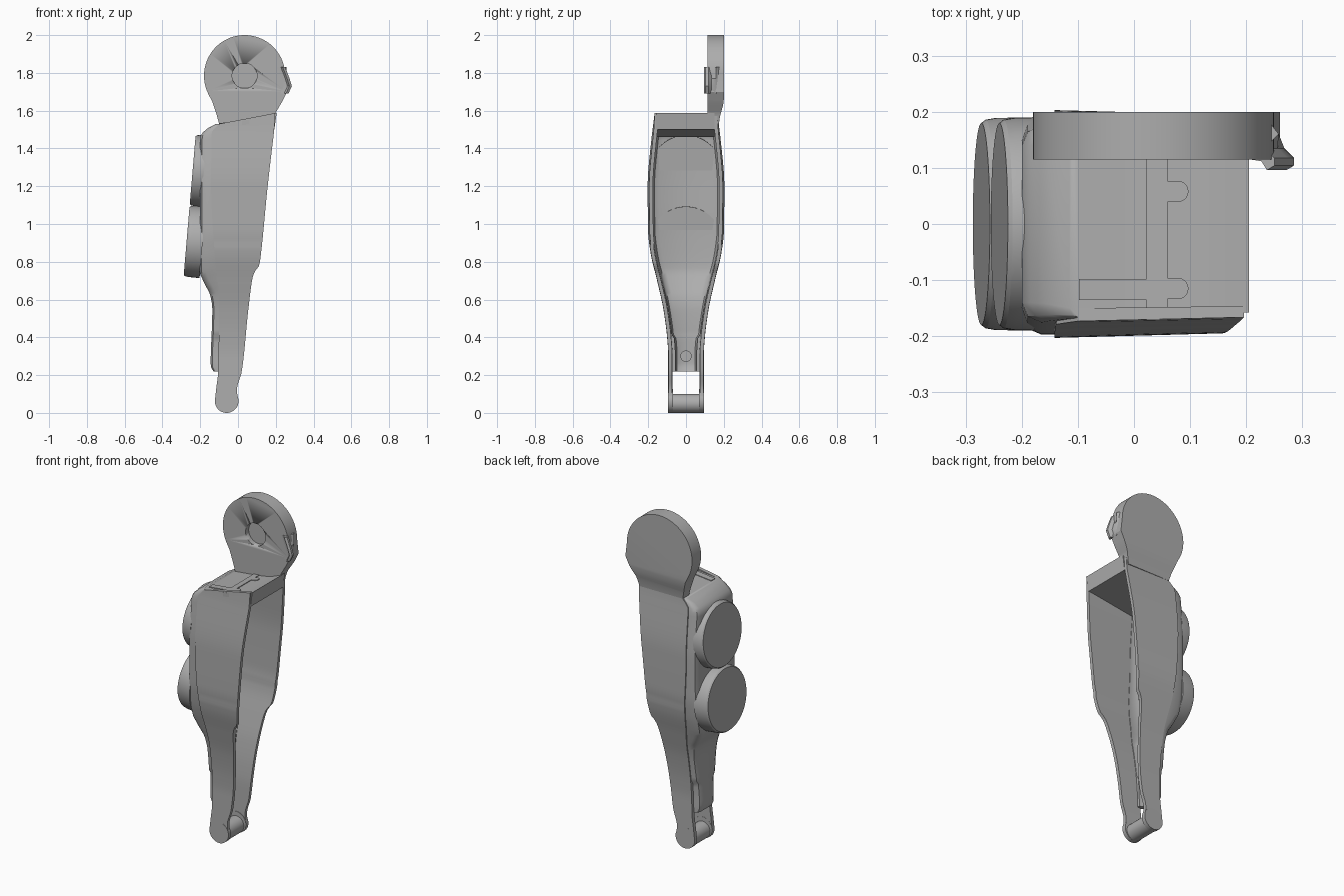
import bpy, bmesh, math
from mathutils import Vector

cube = bpy.data.objects.get("Cube")
if cube:
    bpy.data.objects.remove(cube)

grey = bpy.data.materials.new("plain_grey")
grey.use_nodes = True
GREY = (0.42, 0.42, 0.42, 1)
grey.diffuse_color = GREY
grey.node_tree.nodes["Principled BSDF"].inputs["Base Color"].default_value = GREY


def finish(name, bm, angle=30):
    bmesh.ops.recalc_face_normals(bm, faces=bm.faces)
    mesh = bpy.data.meshes.new(name)
    bm.to_mesh(mesh)
    bm.free()
    mesh.materials.append(grey)
    obj = bpy.data.objects.new(name, mesh)
    bpy.context.collection.objects.link(obj)
    bpy.ops.object.select_all(action="DESELECT")
    obj.select_set(True)
    bpy.context.view_layer.objects.active = obj
    bpy.ops.object.shade_smooth_by_angle(angle=math.radians(angle))
    return obj


def loft(name, loops, angle=30):
    """Skin closed loops of equal length and cap both ends."""
    bm = bmesh.new()
    rings = [[bm.verts.new(p) for p in loop] for loop in loops]
    n = len(rings[0])
    for a, b in zip(rings, rings[1:]):
        for i in range(n):
            j = (i + 1) % n
            bm.faces.new((a[i], a[j], b[j], b[i]))
    bm.faces.new(rings[0])
    bm.faces.new(rings[-1])
    return finish(name, bm, angle)


def extrude_y(name, profile, y0, y1):
    return loft(name, [[(x, y, z) for x, z in profile] for y in (y0, y1)])


def arc(cx, cz, r, start, end, steps):
    angles = [math.radians(start + (end - start) * i / steps) for i in range(steps + 1)]
    return [(cx + r * math.cos(a), cz + r * math.sin(a)) for a in angles]


def curve(points):
    """Smooth monotone interpolation through (z, value) points."""
    d = [(b[1] - a[1]) / (b[0] - a[0]) for a, b in zip(points, points[1:])]
    m = [d[0]] + [0 if p * q <= 0 else 2 * p * q / (p + q) for p, q in zip(d, d[1:])] + [d[-1]]

    def value(z):
        z = min(max(z, points[0][0]), points[-1][0])
        i = max(k for k in range(len(d)) if points[k][0] <= z)
        h = points[i + 1][0] - points[i][0]
        t = (z - points[i][0]) / h
        return (points[i][1] * (1 + 2 * t) * (1 - t) ** 2 + points[i + 1][1] * t * t * (3 - 2 * t)
                + h * t * (1 - t) * (m[i] * (1 - t) - m[i + 1] * t))
    return value


# Outline curves along the height
half_width = curve([(0.06, 0.094), (0.3, 0.094), (0.4, 0.1), (0.55, 0.12), (0.7, 0.153), (0.85, 0.188),
                    (0.97, 0.201), (1.2, 0.203), (1.45, 0.183), (1.59, 0.165)])
open_edge = curve([(0.06, 0.003), (0.12, -0.006), (0.22, 0.02), (0.55, 0.055), (0.72, 0.078),
                   (0.75, 0.09), (0.78, 0.112), (0.83, 0.12), (1.2, 0.157), (1.59, 0.203)])
seam = curve([(0.06, -0.123), (0.13, -0.115), (0.22, -0.105), (0.6, -0.1), (0.8, -0.12),
              (1.2, -0.142), (1.48, -0.14), (1.53, -0.1)])
cover_back = curve([(0.22, -0.13), (0.25, -0.145), (0.55, -0.136), (0.62, -0.146), (0.69, -0.18),
                    (0.76, -0.205), (1.1, -0.2), (1.46, -0.2), (1.5, -0.17), (1.53, -0.115)])
top_height = curve([(-0.1, 1.53), (0.04, 1.545), (0.12, 1.558), (0.205, 1.588)])


def stations(start, end, count):
    return [start + (end - start) * i / count for i in range(count + 1)]


# Side plates with round feet
for side, label in ((-1, "right"), (1, "left")):
    loops = []
    for z in stations(0.063, 1.53, 70):
        w, xf, xb = half_width(z), open_edge(z), seam(z)
        wf = w * (0.96 if z > 0.9 else 0.99)
        zf = z if z < 1.5 else z + (z - 1.5) * 1.9
        loops.append([(xf, side * wf, zf), (xb, side * w, z),
                      (xb, side * (w - 0.023), z), (xf, side * (wf - 0.02), zf)])
    loft(label + "_side_plate", loops)
    extrude_y(label + "_foot", arc(-0.06, 0.063, 0.063, 0, 350, 35), side * 0.07, side * 0.094)

extrude_y("foot_cross_bar", arc(-0.06, 0.05, 0.05, 0, 350, 35), -0.08, 0.08)

# Hollow back cover
loops = []
for z in stations(0.22, 1.53, 60):
    w, xc, xs = half_width(z) - 0.006 - 0.012 * (z < 0.4), cover_back(z), seam(z) + 0.02
    c = min(0.035, (xs - xc) * 0.5)
    half = [(xs, w), (xc + c, w), (xc + c * 0.3, w - c * 0.3), (xc, w - c)]
    inner = [(min(x + 0.02, xs), y - 0.02) for x, y in half]
    loop = half + [(x, -y) for x, y in reversed(half)] + [(x, -y) for x, y in inner] + inner[::-1]
    loops.append([(x, y, z) for x, y in loop])
loft("back_cover", loops, 40)

# Round pads on the back, slightly tilted
axis = Vector((-1, 0, 0.085)).normalized()
up = Vector((0.085, 0, 1)).normalized()
for label, cx, cz, depth in (("upper", -0.24, 1.285, 0.06), ("lower", -0.272, 0.91, 0.085)):
    loops = []
    for offset, r in ((0, 0.18), (-0.008, 0.186), (-0.025, 0.189), (-depth, 0.19)):
        centre = Vector((cx, 0, cz)) + axis * offset
        loops.append([centre + up * z + Vector((0, y, 0)) for y, z in arc(0, 0, r, 0, 355, 71)])
    loft(label + "_pad", loops, 20)

# Blind hole mark inside the lower cover
loft("inner_boss", [[(x, y, z) for y, z in arc(0, 0.3, 0.03, 0, 345, 23)] for x in (-0.125, -0.112)])

# Top block with a sloping upper surface
xs = stations(-0.1, 0.205, 16)
extrude_y("top_block", [(x, top_height(x)) for x in xs] + [(0.192, 1.5), (-0.13, 1.46)], -0.158, 0.15)


# Raised latch strips and ears on the top
def top_strip(name, x0, x1, y0, y1):
    cols = stations(x0, x1, 6)
    profile = [(x, top_height(x) + 0.004) for x in cols] + [(x, top_height(x) - 0.02) for x in cols[::-1]]
    extrude_y(name, profile, y0, y1)


top_strip("latch_strip", 0.022, 0.06, -0.172, 0.12)
top_strip("latch_arm", -0.098, 0.022, -0.135, -0.098)
for i, y in enumerate((0.058, -0.115)):
    top_strip("latch_ear_%d" % i, 0.06, 0.078, y - 0.019, y + 0.019)
    loft("latch_ear_tip_%d" % i, [[(px, py, top_height(px) + dz) for px, py in arc(0.078, y, 0.019, -90, 90, 12)]
                                  for dz in (-0.02, 0.004)])

# Round mounting flange with a blind hole
outline = [(0.185, 1.53), (0.2, 1.59), (0.235, 1.65), (0.26, 1.7)]
outline += arc(0.035, 1.785, 0.215, 0, 206, 60) + [(-0.135, 1.645), (-0.112, 1.575), (-0.1, 1.53)]
bm = bmesh.new()
face = bm.faces.new([bm.verts.new((x, 0.115, z)) for x, z in outline])
ext = bmesh.ops.extrude_face_region(bm, geom=[face])
bmesh.ops.translate(bm, verts=[v for v in ext["geom"] if isinstance(v, bmesh.types.BMVert)], vec=(0, 0.085, 0))
for z in (1.66, 1.63, 1.6, 1.57):
    bmesh.ops.bisect_plane(bm, geom=bm.verts[:] + bm.edges[:] + bm.faces[:], plane_co=(0, 0, z), plane_no=(0, 0, 1))
for v in bm.verts:
    if v.co.y > 0.19 and v.co.z < 1.66:
        t = min(1, (1.66 - v.co.z) / 0.13)
        v.co.y -= 0.026 * t * t * (3 - 2 * t)
flange = finish("mounting_flange", bm)
cutter = extrude_y("hole_cutter", arc(0.035, 1.785, 0.066, 0, 352.5, 47), 0.05, 0.145)
cutter.hide_render = True
cut = flange.modifiers.new("blind_hole", "BOOLEAN")
cut.operation = "DIFFERENCE"
cut.object = cutter
bpy.context.view_layer.objects.active = flange
bpy.ops.object.modifier_apply(modifier=cut.name)
bpy.data.objects.remove(cutter)

# Hooked tooth on the flange edge
hook = [(0.235, 0.19), (0.258, 0.16), (0.268, 0.135), (0.285, 0.118), (0.285, 0.104), (0.272, 0.096), (0.262, 0.112), (0.235, 0.116)]
loft("flange_tooth", [[(x + dx * (y < 0.15), y, z) for x, y in hook]
                      for z, dx in ((1.69, -0.018), (1.73, 0), (1.77, -0.012), (1.83, -0.035))])
